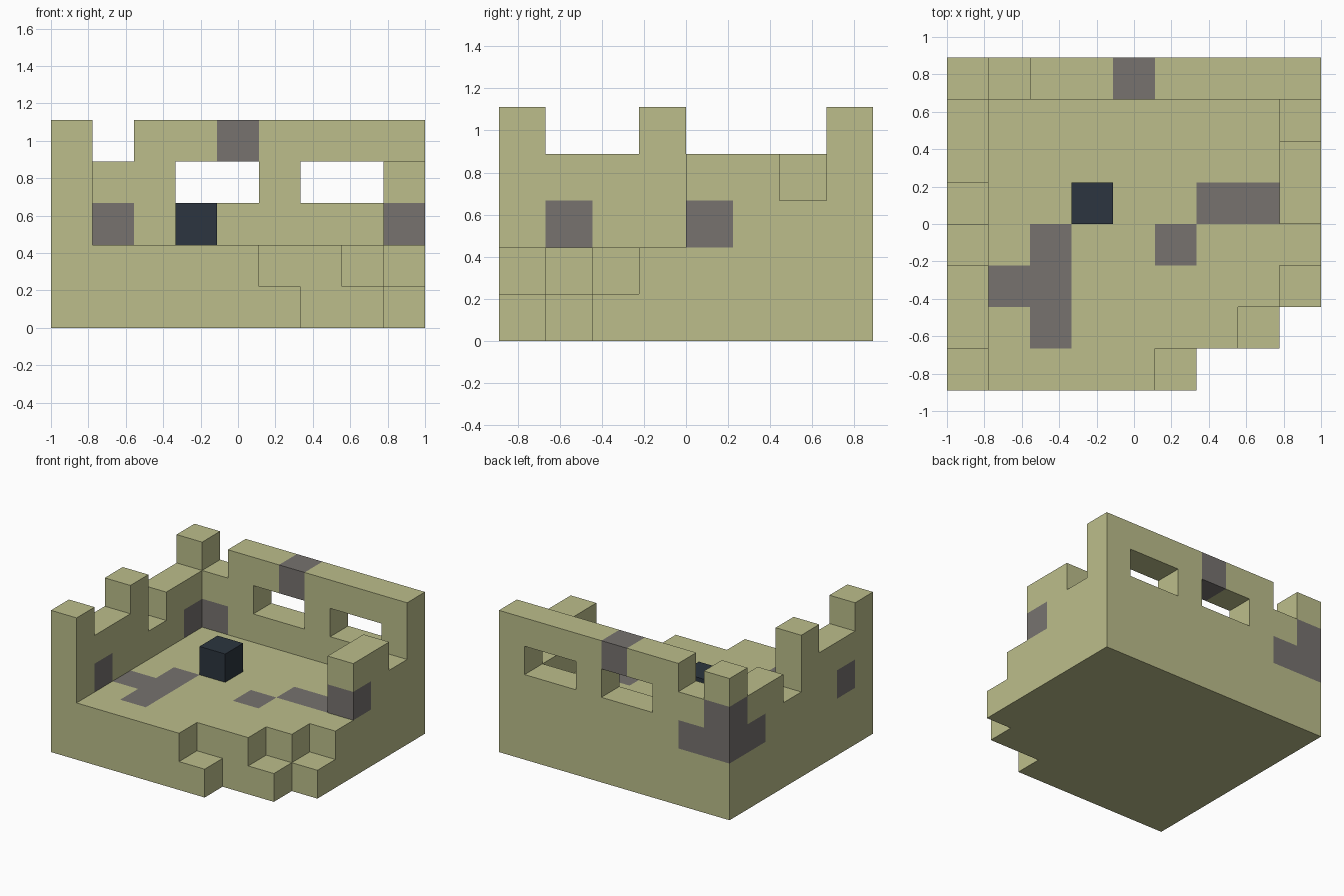
import bpy
import bmesh
from mathutils import Vector

cube = bpy.data.objects.get("Cube")
if cube:
    bpy.data.objects.remove(cube, do_unlink=True)

# Building unit: the ruin is nine blocks wide, eight deep, five tall
U = 2 / 9
ORIGIN = Vector((-1, -4 * U, 0))


def make_material(name, rgb):
    mat = bpy.data.materials.new(name)
    mat.use_nodes = True
    mat.diffuse_color = (*rgb, 1)
    bsdf = next(n for n in mat.node_tree.nodes if n.type == "BSDF_PRINCIPLED")
    bsdf.inputs["Base Color"].default_value = (*rgb, 1)
    bsdf.inputs["Roughness"].default_value = 0.9
    return mat


SAND = make_material("sandstone", (0.503, 0.515, 0.258))
GREY = make_material("grey stone", (0.184, 0.171, 0.159))
DARK = make_material("dark slate", (0.025, 0.036, 0.050))


def columns(heights, place, base=2):
    """Blocks stacked from the base up to each listed height."""
    return {(*place(n), k) for n, h in enumerate(heights) for k in range(base, h)}


# Floor slab, with a broken stepped corner
floor = {(i, j, k) for i in range(9) for j in range(8) for k in range(2)}
for j, (full, low) in enumerate([(5, 6), (7, 8), (8, 9)]):
    floor -= {(i, j, 0) for i in range(low, 9)}
    floor -= {(i, j, 1) for i in range(full, 9)}

# Crumbling walls, and two window openings through the back
left = columns([5, 4, 4, 5, 3, 4, 4], lambda n: (0, n))
right = columns([4, 4, 3], lambda n: (8, n + 4))
back = columns([5, 4, 5, 5, 5, 5, 5, 5, 5], lambda n: (n, 7))
back -= {(i, 7, 3) for i in (3, 4, 6, 7)}

parts = {
    "floor_slab": floor,
    "left_wall": left,
    "right_wall": right,
    "back_wall": back,
    "dark_block": {(3, 4, 2)},
}
solid = set().union(*parts.values())

# Grey stones set in the floor and in the walls
grey = {(2, 1, 1), (2, 2, 1), (2, 3, 1), (1, 2, 1), (5, 3, 1), (6, 4, 1), (7, 4, 1)}
grey |= {(0, 1, 2), (0, 6, 2), (0, 7, 2), (0, 7, 3), (1, 7, 2), (8, 4, 2), (4, 7, 4)}


def build(name, cells):
    """Mesh the exposed sides of a set of blocks."""
    bm = bmesh.new()
    for cell in sorted(cells):
        for axis in range(3):
            for sign in (-1, 1):
                step = Vector((0, 0, 0))
                step[axis] = sign
                if tuple(int(c + s) for c, s in zip(cell, step)) in solid:
                    continue
                a, b = Vector((0, 0, 0)), Vector((0, 0, 0))
                a[(axis + 1) % 3] = b[(axis + 2) % 3] = 0.5
                mid = Vector(cell) + Vector((0.5, 0.5, 0.5)) + step / 2
                ring = [mid - a - b, mid + a - b, mid + a + b, mid - a + b]
                face = bm.faces.new([bm.verts.new(ORIGIN + p * U) for p in ring[::sign]])
                face.material_index = int(cell in grey)
    bmesh.ops.remove_doubles(bm, verts=bm.verts, dist=0.001)
    mesh = bpy.data.meshes.new(name)
    bm.to_mesh(mesh)
    bm.free()
    for mat in [DARK] if name == "dark_block" else [SAND, GREY]:
        mesh.materials.append(mat)
    bpy.context.collection.objects.link(bpy.data.objects.new(name, mesh))


for part, cells in parts.items():
    build(part, cells)
